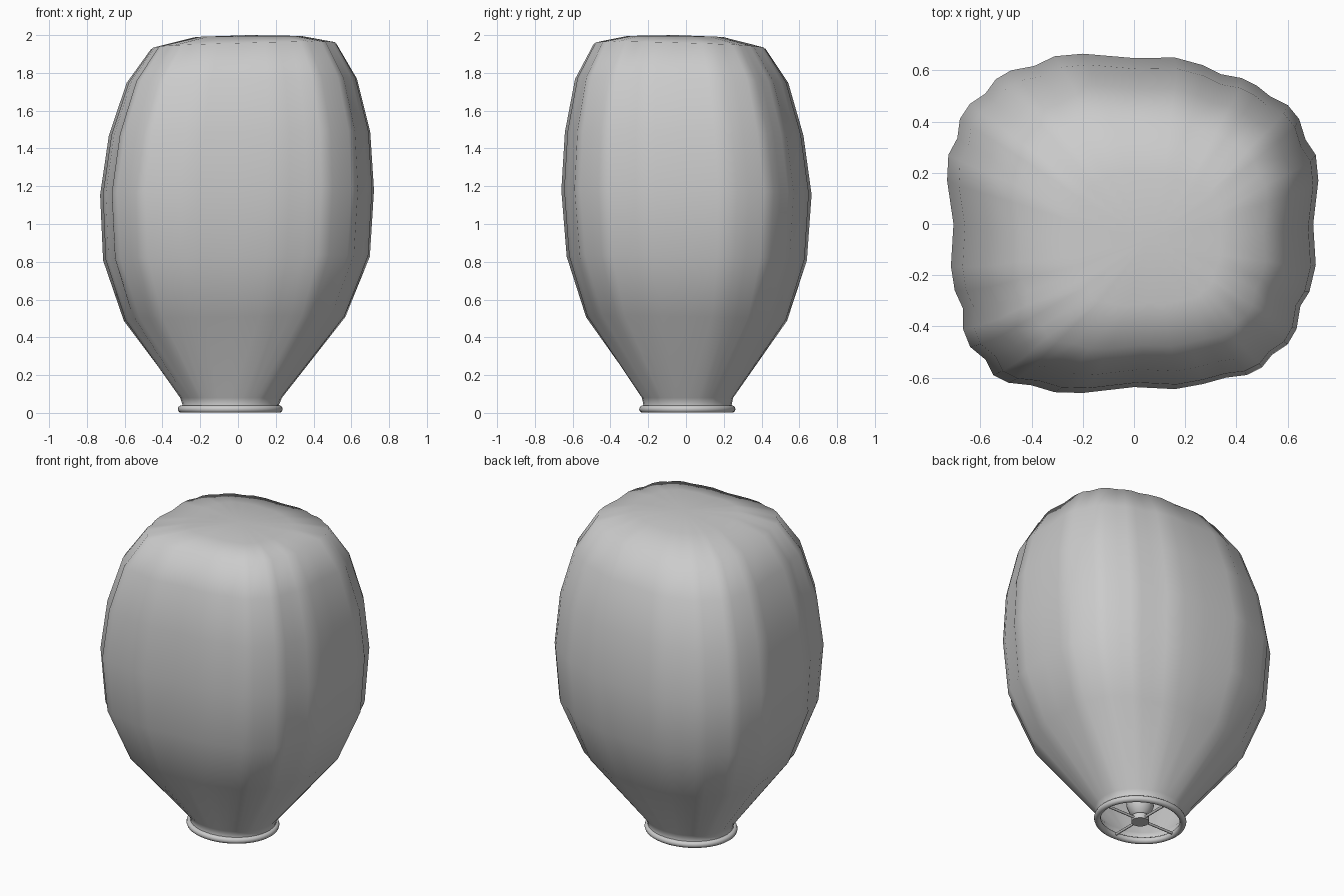
import bpy, bmesh, math
from mathutils import Vector

if "Cube" in bpy.data.objects:
    bpy.data.objects.remove(bpy.data.objects["Cube"])

paper = bpy.data.materials.new("paper_grey")
paper.diffuse_color = (0.6, 0.6, 0.6, 1)
paper.use_nodes = True
paper.node_tree.nodes["Principled BSDF"].inputs["Base Color"].default_value = paper.diffuse_color


def add_object(name, bm, angle=60):
    me = bpy.data.meshes.new(name)
    bmesh.ops.recalc_face_normals(bm, faces=bm.faces[:])
    bm.to_mesh(me)
    bm.free()
    ob = bpy.data.objects.new(name, me)
    bpy.context.collection.objects.link(ob)
    me.materials.append(paper)
    bpy.ops.object.select_all(action='DESELECT')
    ob.select_set(True)
    bpy.context.view_layer.objects.active = ob
    bpy.ops.object.shade_smooth_by_angle(angle=math.radians(angle))
    return ob


def loft(bm, rings, pole=None, closed=False):
    """Skin a list of point rings, optionally ending in a pole."""
    vs = [[bm.verts.new(p) for p in r] for r in rings]
    n = len(vs[0])
    pairs = list(zip(vs, vs[1:])) + ([(vs[-1], vs[0])] if closed else [])
    for a, b in pairs:
        for i in range(n):
            j = (i + 1) % n
            bm.faces.new((a[i], a[j], b[j], b[i]))
    if pole:
        tip = bm.verts.new(pole)
        for i in range(n):
            bm.faces.new((vs[-1][i], vs[-1][(i + 1) % n], tip))


# Pleated cross-section of the paper bag at its widest height
OUTLINE = [
    (.70, 0), (.72, .17), (.71, .27), (.67, .33), (.645, .41), (.60, .465),
    (.53, .50), (.48, .54), (.42, .57), (.34, .585), (.27, .62), (.16, .65),
    (0, .648), (-.20, .665), (-.31, .655), (-.39, .617), (-.48, .60), (-.54, .565),
    (-.58, .51), (-.64, .47), (-.68, .41), (-.69, .335), (-.725, .27), (-.73, .17),
    (-.705, 0), (-.715, -.165), (-.70, -.26), (-.668, -.33), (-.668, -.41), (-.64, -.48),
    (-.58, -.53), (-.55, -.59), (-.49, -.62), (-.40, -.63), (-.31, -.657), (-.20, -.66),
    (0, -.637), (.16, -.645), (.27, -.625), (.36, -.60), (.44, -.59), (.50, -.56),
    (.54, -.51), (.60, -.47), (.635, -.41), (.65, -.32), (.685, -.265), (.71, -.16)]
UNIT = [Vector(((x + .005) / .725, y / .663)) for x, y in OUTLINE]

# Height, centre x and y, half width x and y, pleat amount, tilt
LEVELS = [
    (.02, -.040, .008, .262, .240, 0, 0),
    (.045, -.038, .008, .256, .234, 0, 0),
    (.08, -.037, .008, .270, .242, .08, 0),
    (.50, -.018, .002, .592, .538, .70, .017),
    (.82, -.008, .002, .708, .638, .92, .015),
    (1.17, -.005, 0, .725, .663, 1, .017),
    (1.48, .008, -.012, .692, .632, 1, .015),
    (1.76, .020, -.025, .610, .565, 1, .018),
    (1.945, .030, -.035, .490, .455, 1, .03),
    (1.992, .055, -.060, .285, .260, 1, .01)]

# Paper bag: pleated section lofted along a slightly leaning axis
rings = []
for z, cx, cy, hx, hy, w, tilt in LEVELS:
    ring = []
    for u in UNIT:
        p = u.normalized().lerp(u, w)
        dx, dy = p.x * hx, p.y * hy
        ring.append((cx + dx, cy + dy, z + tilt * (dx - dy)))
    rings.append(ring)
bm = bmesh.new()
loft(bm, rings, pole=(.06, -.06, 2.0))
add_object("paper_bag", bm, 80)

# Hoop around the open mouth
CX, CY, RX, RY, R = -.041, .007, .258, .235, .020
bm = bmesh.new()
sections = []
for k in range(10):
    a = math.tau * k / 10
    o, z = R * math.cos(a), R + R * math.sin(a)
    sections.append([(CX + (RX + o) * math.cos(t), CY + (RY + o) * math.sin(t), z)
                     for t in (math.tau * i / 48 for i in range(48))])
loft(bm, sections, closed=True)
add_object("mouth_hoop", bm)

# Crossed wires spanning the hoop
for name, half, axis in (("wire_across", RX, 'X'), ("wire_along", RY, 'Y')):
    bm = bmesh.new()
    bmesh.ops.create_cone(bm, cap_ends=True, segments=8, radius1=.008, radius2=.008,
                          depth=2 * half)
    for v in bm.verts:
        x, y, z = v.co
        v.co = (CX + z, CY + x, R + y) if axis == 'X' else (CX + x, CY + z, R + y)
    add_object(name, bm)

# Fuel pad at the crossing
bm = bmesh.new()
bmesh.ops.create_cone(bm, cap_ends=True, segments=24, radius1=.052, radius2=.052, depth=.035)
bmesh.ops.translate(bm, verts=bm.verts, vec=(CX, CY, .0225))
add_object("fuel_pad", bm, 40)

# Teardrop flame above the pad
bm = bmesh.new()
drop = [(.035, .04), (.062, .065), (.080, .11), (.076, .16), (.052, .22), (.024, .28)]
loft(bm, [[(CX + r * math.cos(t), CY + r * math.sin(t), z)
           for t in (math.tau * i / 20 for i in range(20))] for r, z in drop],
     pole=(CX, CY, .33))
add_object("flame", bm, 80)
